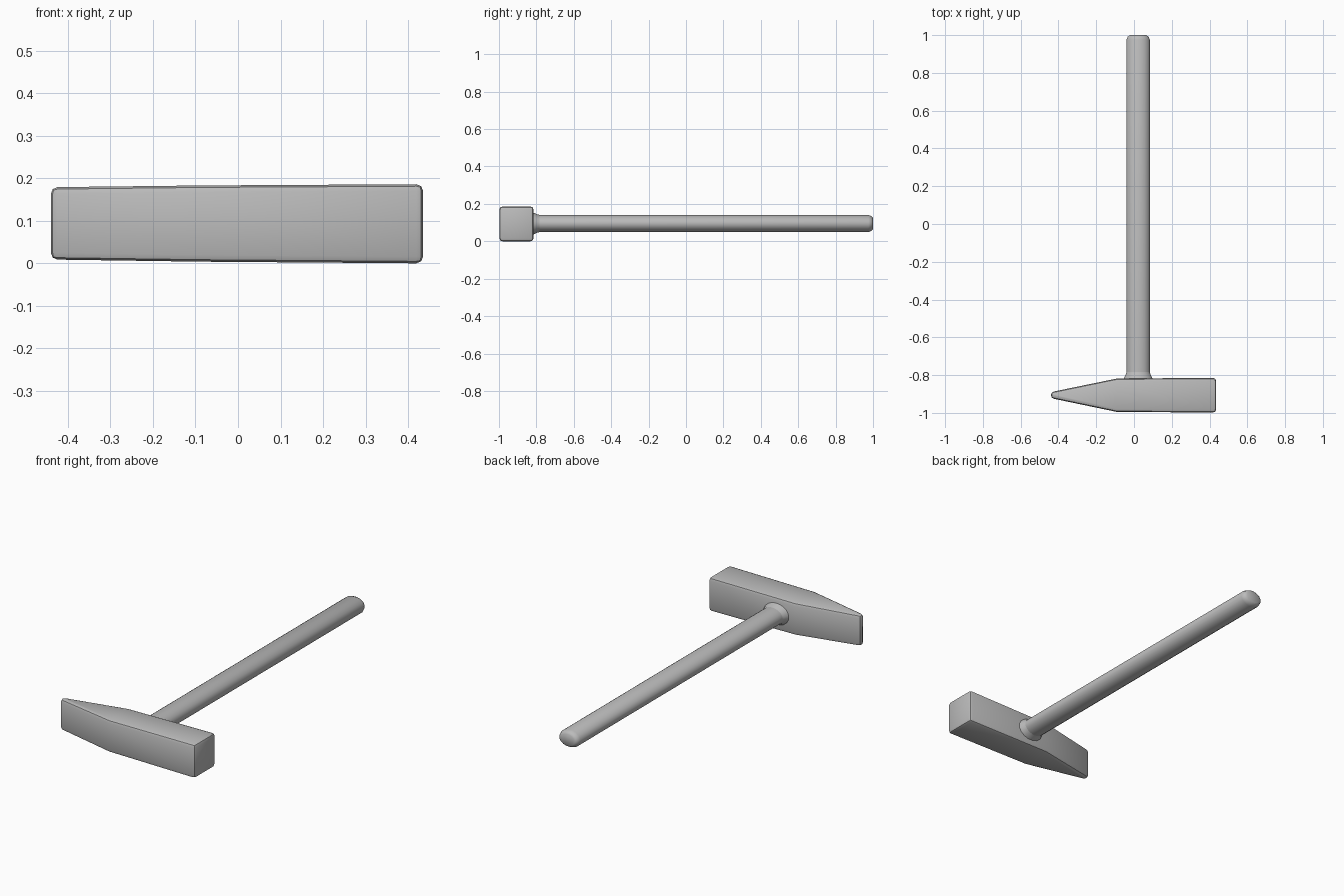
import bpy, bmesh, math

cube = bpy.data.objects.get("Cube")
if cube:
    bpy.data.objects.remove(cube, do_unlink=True)

grey = bpy.data.materials.new("plain_grey")
grey.use_nodes = True
colour = (0.5, 0.5, 0.5, 1)
grey.diffuse_color = colour
grey.node_tree.nodes["Principled BSDF"].inputs["Base Color"].default_value = colour


def make_object(name, bm, bevel=0, angle=30):
    """Turn a bmesh into a smooth shaded object with optional rounded edges."""
    bmesh.ops.recalc_face_normals(bm, faces=bm.faces)
    mesh = bpy.data.meshes.new(name)
    bm.to_mesh(mesh)
    bm.free()
    mesh.materials.append(grey)
    obj = bpy.data.objects.new(name, mesh)
    bpy.context.collection.objects.link(obj)
    bpy.ops.object.select_all(action="DESELECT")
    obj.select_set(True)
    bpy.context.view_layer.objects.active = obj
    if bevel:
        mod = obj.modifiers.new("rounded_edges", "BEVEL")
        mod.width = bevel
        mod.segments = 2
        mod.limit_method = "ANGLE"
        mod.angle_limit = math.radians(25)
        bpy.ops.object.modifier_apply(modifier=mod.name)
    bpy.ops.object.shade_smooth_by_angle(angle=math.radians(angle))
    return obj


def loft_y(name, rings, sides=16):
    """Oval rod along y from rings of (y, half width, half height)."""
    bm = bmesh.new()
    loops = []
    for y, rx, rz in rings:
        loops.append([bm.verts.new((0.022 + rx * math.cos(a), y, 0.095 + rz * math.sin(a)))
                      for a in (math.tau * (i + 0.5) / sides for i in range(sides))])
    for low, high in zip(loops, loops[1:]):
        for i in range(sides):
            j = (i + 1) % sides
            bm.faces.new((low[i], low[j], high[j], high[i]))
    bm.faces.new(loops[0])
    bm.faces.new(loops[-1])
    return make_object(name, bm, angle=40)


# Head: block and wedge lofted along x from (x, front y, back y, bottom z, top z)
sections = [(-0.44, -0.922, -0.89, 0.009, 0.179),
            (-0.09, -0.995, -0.818, 0.004, 0.183),
            (0.435, -0.998, -0.815, 0.0, 0.186)]
bm = bmesh.new()
loops = [[bm.verts.new((x, y, z)) for y, z in ((f, b), (k, b), (k, t), (f, t))]
         for x, f, k, b, t in sections]
for left, right in zip(loops, loops[1:]):
    for i in range(4):
        j = (i + 1) % 4
        bm.faces.new((left[i], left[j], right[j], right[i]))
bm.faces.new(loops[0])
bm.faces.new(loops[-1])
make_object("hammer_head", bm, bevel=0.016)

# Handle: oval rod with a chamfered far end
loft_y("handle", [(-0.85, 0.063, 0.047), (0.975, 0.063, 0.047),
                  (0.992, 0.056, 0.04), (1.0, 0.044, 0.03)])

# Collar: short flare where the handle enters the head
loft_y("handle_collar", [(-0.83, 0.08, 0.062), (-0.812, 0.075, 0.058),
                         (-0.795, 0.066, 0.05), (-0.78, 0.062, 0.046)])
